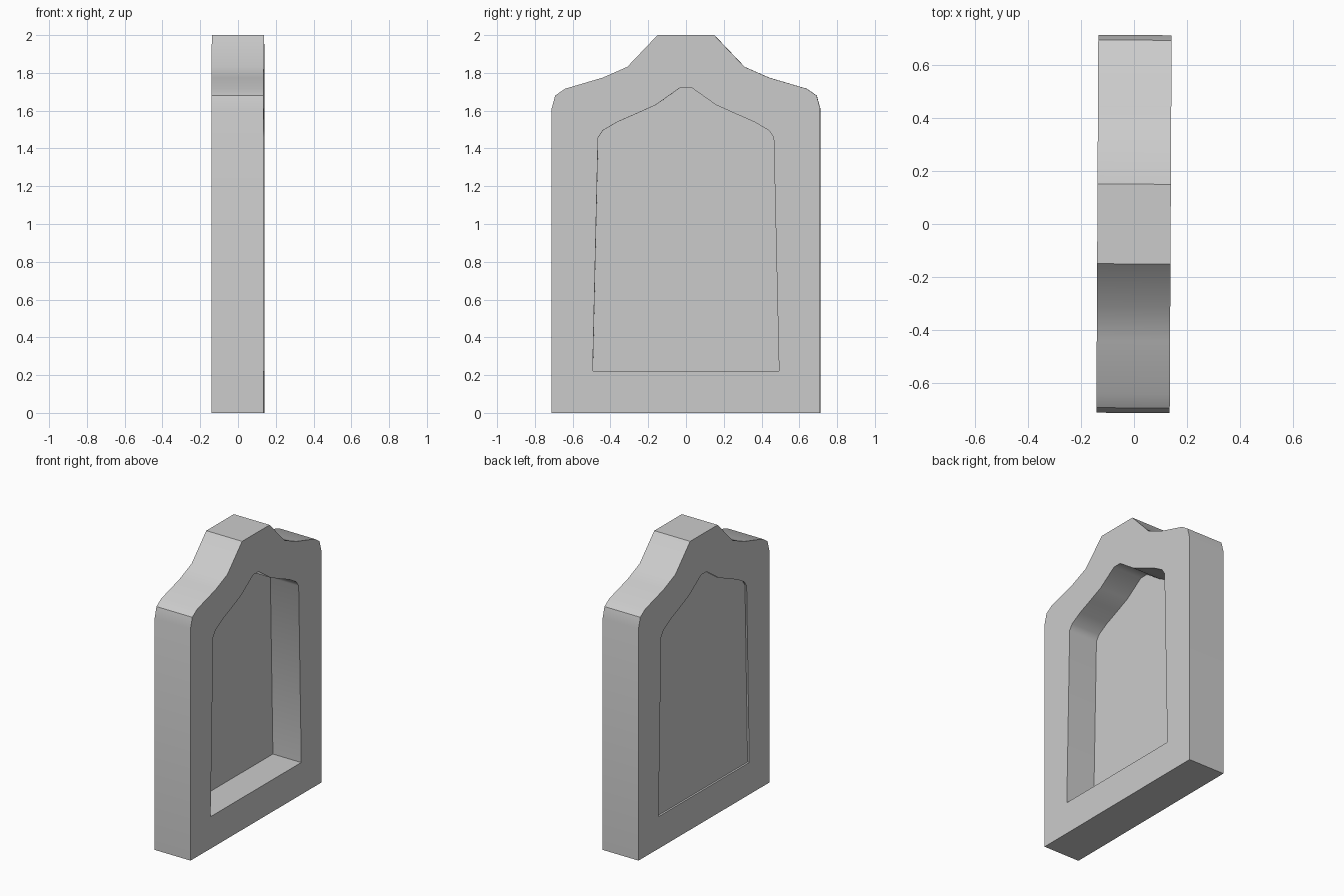
import bpy
import bmesh
import math
from mathutils import Matrix

cube = bpy.data.objects.get("Cube")
if cube:
    bpy.data.objects.remove(cube, do_unlink=True)

# Half profiles (y, z), from the base up to the crest
OUTER = [(0.711, 0), (0.711, 1.61), (0.692, 1.68), (0.64, 1.716),
         (0.44, 1.775), (0.31, 1.832), (0.15, 2.0)]
INNER = [(0.493, 0.222), (0.465, 1.457), (0.44, 1.495), (0.363, 1.54),
         (0.26, 1.585), (0.16, 1.63), (0.03, 1.722)]
HALF = 0.138          # half thickness
DEEP_FLOOR = -0.08    # floor of the deep niche on the +x side
THIN_FLOOR = -0.125   # floor of the shallow recess on the -x side


def ring(bm, half, x):
    """Mirror a half profile into a closed ring of vertices at x."""
    points = half + [(-y, z) for y, z in reversed(half)]
    return [bm.verts.new((x, y, z)) for y, z in points]


# Arched slab: rings run from the shallow floor, round the rim, to the deep floor
bm = bmesh.new()
rings = [ring(bm, half, x) for half, x in (
    (INNER, THIN_FLOOR), (INNER, -HALF), (OUTER, -HALF),
    (OUTER, HALF), (INNER, HALF), (INNER, DEEP_FLOOR))]
for a, b in zip(rings, rings[1:]):
    for i in range(len(a)):
        j = (i + 1) % len(a)
        bm.faces.new((a[i], a[j], b[j], b[i]))
bm.faces.new(rings[0])
bm.faces.new(rings[-1])
bmesh.ops.recalc_face_normals(bm, faces=bm.faces)

# The slab stands very slightly turned
bm.transform(Matrix.Rotation(-0.005, 4, "Z"))

mesh = bpy.data.meshes.new("arched_niche_slab")
bm.to_mesh(mesh)
bm.free()
slab = bpy.data.objects.new("arched_niche_slab", mesh)
bpy.context.collection.objects.link(slab)

# Plain grey material
grey = bpy.data.materials.new("plain_grey")
grey.use_nodes = True
colour = (0.6, 0.6, 0.6, 1)
grey.diffuse_color = colour
grey.node_tree.nodes["Principled BSDF"].inputs["Base Color"].default_value = colour
mesh.materials.append(grey)

# Smooth curves with crisp rims
bpy.ops.object.select_all(action="DESELECT")
slab.select_set(True)
bpy.context.view_layer.objects.active = slab
bpy.ops.object.shade_smooth_by_angle(angle=math.radians(36))
